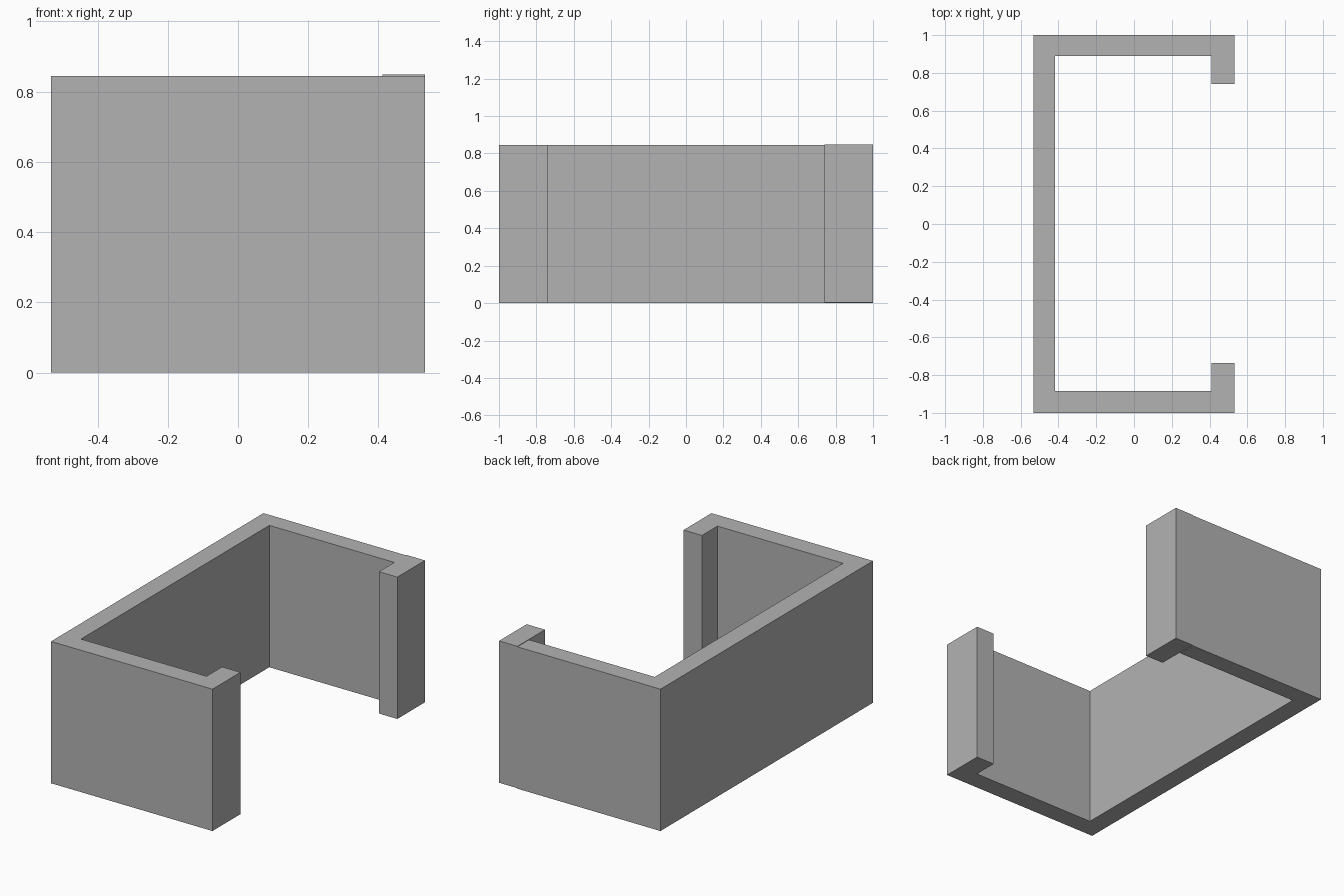
import bpy

cube = bpy.data.objects.get("Cube")
if cube:
    bpy.data.objects.remove(cube, do_unlink=True)

# Single plain grey material
GREY = (0.45, 0.45, 0.45, 1.0)
grey = bpy.data.materials.new("plain_grey")
grey.use_nodes = True
grey.diffuse_color = GREY
grey.node_tree.nodes["Principled BSDF"].inputs["Base Color"].default_value = GREY

HALF_X = 0.532
HEIGHT = 0.845
WALL_X0, WALL_X1 = -0.417, 0.411    # end walls run between long wall and posts
LIFT = 0.003                        # tiny upward offset of the back post


def box(name, x, y, z=(0.0, HEIGHT)):
    """Add a box spanning the given x, y and z ranges."""
    spans = (x, y, z)
    bpy.ops.mesh.primitive_cube_add(size=1, location=[(a + b) / 2 for a, b in spans])
    obj = bpy.context.object
    obj.name = name
    obj.scale = [b - a for a, b in spans]
    bpy.ops.object.transform_apply(location=False, rotation=False, scale=True)
    obj.data.materials.append(grey)
    return obj


# Long closed side
box("long_wall", (-HALF_X, WALL_X0), (-1.0, 1.0))

# Short end walls
box("front_end_wall", (WALL_X0, WALL_X1), (-1.0, -0.883))
box("back_end_wall", (WALL_X0, WALL_X1), (0.89, 1.0))

# Return posts beside the opening
box("front_return_post", (WALL_X1, HALF_X), (-1.0, -0.737))
box("back_return_post", (WALL_X1, HALF_X), (0.74, 1.0), (LIFT, HEIGHT + LIFT))
